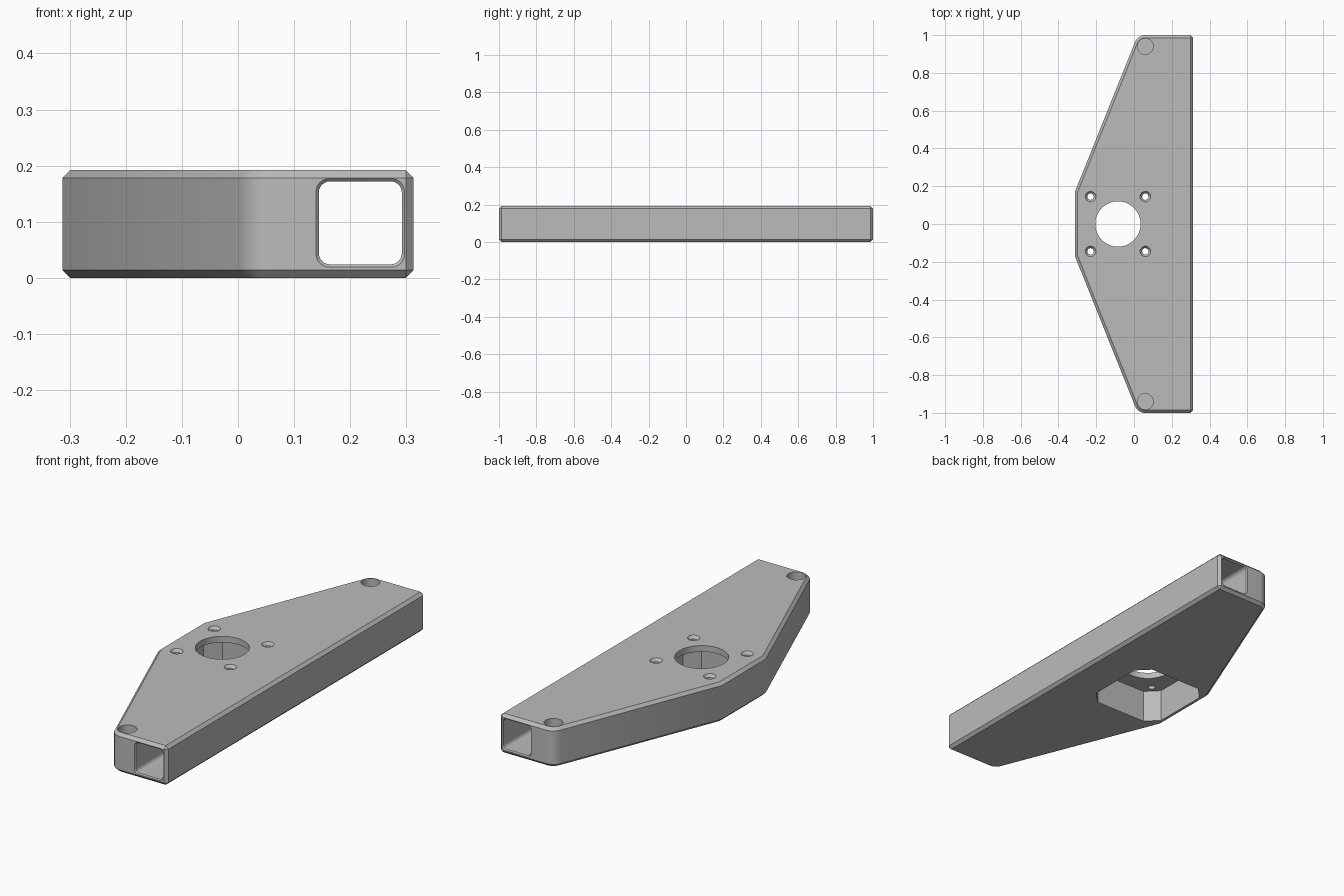
import bpy, bmesh, math
from mathutils import Vector

cube = bpy.data.objects.get("Cube")
if cube:
    bpy.data.objects.remove(cube, do_unlink=True)

HEIGHT, EDGE = 0.192, 0.014
MOTOR_X, SCREW = -0.085, 0.145

grey = bpy.data.materials.new("plain grey")
grey.use_nodes = True
grey.diffuse_color = (0.5, 0.5, 0.5, 1)
grey.node_tree.nodes["Principled BSDF"].inputs["Base Color"].default_value = (0.5, 0.5, 0.5, 1)


def make_object(name, bm):
    bmesh.ops.recalc_face_normals(bm, faces=bm.faces)
    mesh = bpy.data.meshes.new(name)
    bm.to_mesh(mesh)
    bm.free()
    mesh.materials.append(grey)
    obj = bpy.data.objects.new(name, mesh)
    bpy.context.collection.objects.link(obj)
    return obj


def loft(name, rings):
    """Join equal-length rings of points and cap both ends."""
    bm = bmesh.new()
    loops = [[bm.verts.new(p) for p in ring] for ring in rings]
    for a, b in zip(loops, loops[1:]):
        for i in range(len(a)):
            j = (i + 1) % len(a)
            bm.faces.new((a[i], a[j], b[j], b[i]))
    bm.faces.new(loops[0])
    bm.faces.new(loops[-1])
    return make_object(name, bm)


def prism(name, outline, z0, z1):
    return loft(name, [[(x, y, z) for x, y in outline] for z in (z0, z1)])


def round_cutter(name, x, y, sections, n=48):
    """Turned cutter from (radius, height) sections."""
    angles = [math.tau * i / n for i in range(n)]
    return loft(name, [[(x + r * math.cos(a), y + r * math.sin(a), z) for a in angles]
                       for r, z in sections])


def rounded_square(half, radius, cx, cz, y, n=6):
    pts = []
    for k in range(4):
        corner = math.pi / 2 * k + math.pi / 4
        ox = math.copysign(half - radius, math.cos(corner))
        oz = math.copysign(half - radius, math.sin(corner))
        for i in range(n + 1):
            a = math.pi / 2 * (k + i / n)
            pts.append((cx + ox + radius * math.cos(a), y, cz + oz + radius * math.sin(a)))
    return pts


# Body outline: straight back edge, rounded tips and tapered sides
tip = [(0.06 + 0.06 * math.cos(a), 0.938 + 0.062 * math.sin(a))
       for a in [math.radians(90 + 68 * i / 10) for i in range(11)]]
half = [(0.313, 1.0)] + tip + [(-0.313, 0.17)]
outline = half + [(x, -y) for x, y in reversed(half)]
body = prism("bracket_body", outline, 0, HEIGHT)

# Chamfer the rims and the two square corners
bm = bmesh.new()
bm.from_mesh(body.data)
rims = []
for e in bm.edges:
    a, b = (v.co for v in e.verts)
    if abs(a.z - b.z) < 1e-5 or min(a.x, b.x) > 0.3:
        rims.append(e)
bmesh.ops.bevel(bm, geom=rims, offset=EDGE, segments=1, affect='EDGES', profile=0.5)
bm.to_mesh(body.data)
bm.free()

# Square channel along the full length, flared at both mouths
cutters = [loft("channel_cutter", [rounded_square(h, r, 0.218, 0.098, y) for h, r, y in (
    (0.085, 0.028, -1.006), (0.074, 0.02, -0.995), (0.074, 0.02, 0.995), (0.085, 0.028, 1.006))])]

# Motor pocket from underneath, with clipped corners
w, c = 0.2, 0.14
pocket = [(w, -c), (w, c), (c, w), (-c, w), (-w, c), (-w, -c), (-c, -w), (c, -w)]
cutters.append(prism("pocket_cutter", [(MOTOR_X + x, y) for x, y in pocket], -0.05, 0.162))

# Central opening and countersunk screw holes
cutters.append(round_cutter("opening_cutter", MOTOR_X, 0, [(0.12, 0.1), (0.12, 0.25)], 64))
for sx in (-1, 1):
    for sy in (-1, 1):
        cutters.append(round_cutter("screw_cutter", MOTOR_X + sx * SCREW, sy * SCREW,
                                    [(0.017, 0.1), (0.017, 0.178), (0.028, HEIGHT), (0.028, 0.25)], 32))

# Blind rod sockets at the tips
for side in (-1, 1):
    cutters.append(round_cutter("socket_cutter", 0.06, side * 0.94, [(0.042, 0.07), (0.042, 0.25)]))

bpy.ops.object.select_all(action='DESELECT')
bpy.context.view_layer.objects.active = body
body.select_set(True)
for cutter in cutters:
    cutter.hide_render = True
    mod = body.modifiers.new("cut", 'BOOLEAN')
    mod.operation = 'DIFFERENCE'
    mod.solver = 'EXACT'
    mod.object = cutter
    bpy.ops.object.modifier_apply(modifier=mod.name)
    bpy.data.objects.remove(cutter, do_unlink=True)

bpy.ops.object.shade_smooth_by_angle(angle=math.radians(25))
